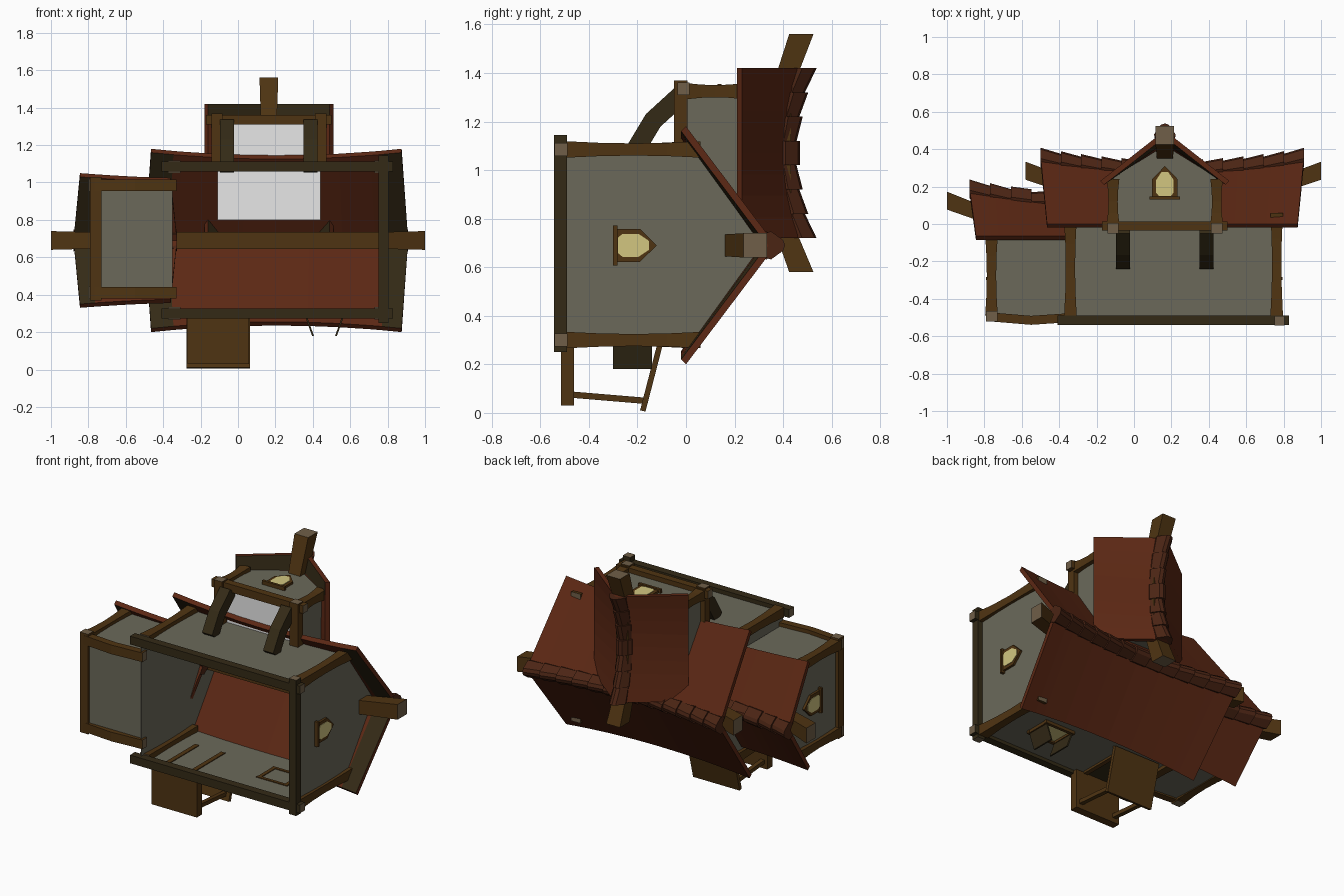
import bpy, bmesh
from mathutils import Vector

if "Cube" in bpy.data.objects:
    bpy.data.objects.remove(bpy.data.objects["Cube"])

# ---- materials
def mat(name, r, g, b):
    m = bpy.data.materials.new(name)
    m.diffuse_color = (r, g, b, 1)
    m.use_nodes = True
    m.node_tree.nodes["Principled BSDF"].inputs["Base Color"].default_value = m.diffuse_color
    return m
WALL = mat("plaster grey", .147, .141, .102)
RED = mat("roof red", .107, .021, .007)
CAP = mat("ridge tile red", .07, .018, .007)
WOOD = mat("timber brown", .078, .034, .006)
DARK = mat("dark timber", .034, .023, .008)
TAN = mat("cut wood tan", .162, .114, .065)
GLOW = mat("window yellow", .645, .565, .216)
PALE = mat("pale floor", .8, .8, .8)
MID = .69            # z of the main roof ridge
DX = .165            # x of the gable ridge

def make(name, verts, faces, mats, pick=None):
    me = bpy.data.meshes.new(name)
    bm = bmesh.new()
    vs = [bm.verts.new(v) for v in verts]
    for i, f in enumerate(faces):
        fc = bm.faces.new([vs[j] for j in f])
        fc.material_index = pick(i) if pick else 0
    bmesh.ops.recalc_face_normals(bm, faces=bm.faces[:])
    bm.to_mesh(me)
    bm.free()
    for m in mats:
        me.materials.append(m)
    ob = bpy.data.objects.new(name, me)
    bpy.context.collection.objects.link(ob)
    return ob

def rings(name, loops, mats, pick=None, caps=True):
    """Skin equal loops of points; the caps are the last two faces."""
    n = len(loops[0])
    verts = [p for l in loops for p in l]
    faces = [(k*n+i, k*n+(i+1) % n, (k+1)*n+(i+1) % n, (k+1)*n+i)
             for k in range(len(loops)-1) for i in range(n)]
    if caps:
        faces += [tuple(range(n)), tuple(range(len(verts)-n, len(verts)))]
    return make(name, verts, faces, mats, pick)

def beam(name, pts, u, v, m=WOOD, cap=TAN, scale=None):
    u, v = Vector(u), Vector(v)
    scale = scale or [1]*len(pts)
    loops = [[Vector(p)+s*(a*u+b*v) for a, b in ((-1, -1), (1, -1), (1, 1), (-1, 1))]
             for p, s in zip(pts, scale)]
    sides = 4*(len(pts)-1)
    return rings(name, loops, [m, cap], lambda i: int(i >= sides))

def box(name, lo, hi, m):
    c = [(a+b)/2 for a, b in zip(lo, hi)]
    return beam(name, [(lo[0], c[1], c[2]), (hi[0], c[1], c[2])],
                (0, (hi[1]-lo[1])/2, 0), (0, 0, (hi[2]-lo[2])/2), m, m)

def post(name, x, y0, y1, z):     # slightly waisted corner post
    ys = [y0+(y1-y0)*k/4 for k in range(5)]
    beam(name, [(x, y, z) for y in ys], (.032, 0, 0), (0, 0, .032), WOOD, TAN,
         [1.05, .85, .78, .85, 1.05])

# ---- walls: main shell is open at the base
def gable(x, half, base, eave, top):
    return [(x, base, MID-half), (x, base, MID+half), (x, eave, MID+half),
            (x, top, MID), (x, eave, MID-half)]
L, R = gable(-.345, .395, -.52, .04, .32), gable(.77, .395, -.52, .04, .32)
make("main_walls", L+R, [(0, 1, 2, 3, 4), (5, 6, 7, 8, 9), (1, 2, 7, 6), (0, 4, 9, 5)], [WALL])
rings("annex_walls", [gable(-.765, .30, -.505, -.05, .13), gable(-.35, .30, -.505, -.05, .13)], [WALL])
gab = [(-.275, 0), (.275, 0), (.275, .25), (0, .42), (-.275, .25)]
rings("front_gable_walls", [[(DX+a, b, z) for a, b in gab] for z in (.8, 1.33)],
      [WALL, PALE], lambda i: int(i == 0))

# ---- sagging roofs with stepped ridge tiles
def roof(name, fn, t0, t1, half, eave, peak, sag, esag, grow, inner, ntile, one_way=False):
    c, h = (t0+t1)/2, (t1-t0)/2
    def state(q):             # q runs -1..1 along the ridge
        w = (min(q, 0) if one_way else q)**2 if not one_way else ((1-q)/2)**1.5
        return c+q*h, peak-sag*(1-w), half-esag*(1-w)
    qs = sorted([-1+2*k/8 for k in range(9)] + [(t-c)/h for t in inner])
    loops, out = [], []
    for q in qs:
        t, p, e = state(q)
        tr = t+grow*q
        loops.append([fn(t, -e, eave), fn(tr, 0, p), fn(t, e, eave),
                      fn(t, e-.02, eave-.02), fn(tr, 0, p-.035), fn(t, -e+.02, eave-.02)])
    for k in range(len(qs)-1):
        t = c+h*(qs[k]+qs[k+1])/2
        out.append(t < inner[0] or t > inner[1])
    n = 6*len(out)
    rings(name+"_roof", loops, [RED, DARK],
          lambda i: int(i < n and i % 6 in (3, 4) and out[i//6]))
    slope = (peak-eave)/half
    for k in range(ntile):
        tile = []
        qa, qb = -1+2*k/ntile, -1+2*(k+1)/ntile
        for q in (qa, qb):
            outer = abs(q) > abs((qa+qb)/2)
            t, p, e = state(q)
            t += grow*q
            w, up = (.058, .034) if outer else (.05, .02)
            prof = [(-w, -w*slope+up-.01), (-.022, up-.004), (0, up+.004), (.022, up-.004),
                    (w, -w*slope+up-.01), (w-.015, -w*slope-.02), (0, -.03), (-w+.015, -w*slope-.02)]
            tile.append([fn(t, a, p+b) for a, b in prof])
        rings(name+"_ridge_tile_%d" % k, tile, [CAP])

along_x = lambda t, s, h: (t, h, MID+s)
along_z = lambda t, s, h: (DX+s, h, t)
roof("main", along_x, -.465, .875, .49, 0, .37, .065, .035, .035, (-.345, .77), 13)
roof("annex", along_x, -.845, -.36, .36, -.065, .20, .07, .025, .035, (-.765, -.361), 5, True)
roof("front_gable", along_z, .72, 1.42, .345, .23, .50, .07, 0, 0, (.8, 1.33), 7)

# ---- ridge beams with upswept ends
beam("main_ridge_beam", [(-.58, .285, MID), (-.34, .2, MID), (.76, .2, MID), (1, .285, MID)],
     (0, .048, 0), (0, 0, .05), scale=[1, .9, .9, 1])
beam("annex_ridge_beam", [(-1, .125, MID), (-.72, .02, MID), (-.4, .02, MID)],
     (0, .048, 0), (0, 0, .05), scale=[1, .85, .85])
beam("gable_ridge_beam", [(DX, .475, .58), (DX, .39, .8), (DX, .39, 1.32), (DX, .475, 1.56)],
     (.05, 0, 0), (0, .05, 0), scale=[1, .85, .85, 1])

# ---- sill beams and corner posts
for z, s in ((MID+.395, "front"), (MID-.39, "back")):
    beam(s+"_sill", [(-.41, -.515, z), (.83, -.515, z)], (0, .026, 0), (0, 0, .027), DARK)
    post(s+"_right_post", .763, -.49, .06, z)
    post(s+"_middle_post", -.34, -.49, .02, z)
for z, s in ((MID+.295, "front"), (MID-.28, "back")):
    beam(s+"_annex_sill", [(-.79, -.495, z), (-.55, -.515, z), (-.33, -.5, z)],
         (0, .024, 0), (0, 0, .03))
    post(s+"_annex_post", -.762, -.49, -.06, z)
beam("right_sill", [(.778, -.517, .25), (.778, -.517, 1.145)], (.027, 0, 0), (0, .026, 0), DARK)
beam("annex_end_sill", [(-.76, -.493, .37), (-.76, -.493, 1.03)], (.03, 0, 0), (0, .028, 0))

# ---- overhanging gable frame and brackets
beam("gable_sill", [(-.17, -.01, 1.335), (.5, -.01, 1.335)], (0, .024, 0), (0, 0, .026))
for sx, s in ((-1, "left"), (1, "right")):
    x = DX+sx*.277
    beam(s+"_gable_sill", [(x, -.022, 1.08), (x, -.022, 1.37)], (.03, 0, 0), (0, .028, 0))
    post(s+"_gable_post", x, 0, .24, 1.325)
    x = DX+sx*.223
    beam(s+"_bracket", [(x, -.21, 1.08), (x, -.135, 1.205), (x, -.02, 1.31)],
         (.037, 0, 0), (0, .03, -.026), DARK, DARK)

# ---- arched windows
def window(name, fn):
    def plate(part, pts, d0, d1, m):
        rings(name+part, [[fn(a, b, d) for a, b in pts] for d in (d0, d1)], [m])
    plate("_frame", [(-.068, -.29), (.068, -.29), (.068, -.19), (0, -.12), (-.068, -.19)], -.01, .015, WOOD)
    plate("_pane", [(-.032, -.28), (.032, -.28), (.047, -.262), (.047, -.195), (.018, -.152),
                    (-.018, -.152), (-.047, -.195), (-.047, -.262)], .012, .018, GLOW)
    plate("_ledge", [(-.082, -.3), (.082, -.3), (.082, -.283), (-.082, -.283)], -.01, .025, WOOD)
window("right_window", lambda a, b, d: (.77+d, b, MID+a))
window("annex_window", lambda a, b, d: (-.765-d, b, MID+a))
window("gable_window", lambda a, b, d: (DX+a, b+.43, 1.33+d))

# ---- back porch: deck, leaning roof board, posts and door
box("porch_deck", (-.27, -.515, .03), (.06, -.462, .29), WOOD)
beam("porch_roof", [(-.105, -.105, .29), (-.105, -.178, .008)], (.17, 0, 0), (0, .011, -.003), WOOD, WOOD)
for x in (-.235, .025):
    beam("porch_post", [(x, -.47, .075), (x, -.17, .05)], (.014, 0, 0), (0, 0, .013), WOOD, WOOD)
    box("door_jamb", (x+.02, -.46, .28), (x+.05, -.14, .3), WOOD) if x < 0 else \
        box("door_jamb", (x-.05, -.46, .28), (x-.02, -.14, .3), WOOD)
box("door", (-.19, -.46, .286), (-.02, -.15, .294), DARK)

# ---- back shuttered window
box("back_window_pane", (.38, -.29, .287), (.545, -.15, .294), GLOW)
for y in (-.3, -.14):
    box("back_window_rail", (.35, y-.01, .275), (.575, y+.01, .3), WOOD)
for x, s in ((.365, 1), (.56, -1)):
    box("back_window_jamb", (x-.012, -.3, .275), (x+.012, -.14, .3), WOOD)
    beam("shutter", [(x, -.22, .28), (x+s*.036, -.22, .18)], (.005, 0, 0), (0, .08, 0), DARK, DARK)
